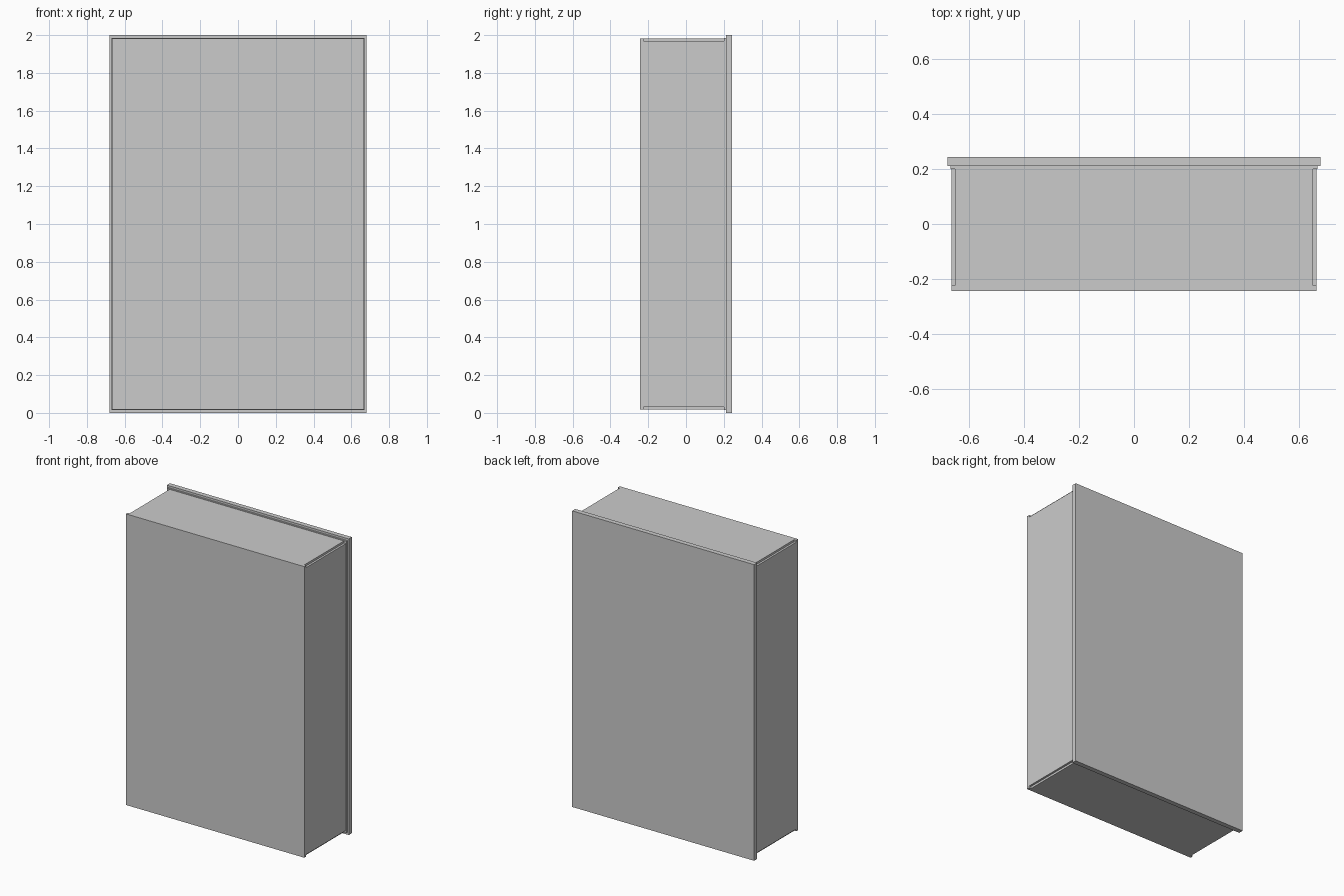
import bpy
import bmesh
from mathutils import Vector

if "Cube" in bpy.data.objects:
    bpy.data.objects.remove(bpy.data.objects["Cube"])


def box(name, x0, x1, y0, y1, z0, z1):
    bm = bmesh.new()
    bmesh.ops.create_cube(bm, size=1)
    size = Vector((x1 - x0, y1 - y0, z1 - z0))
    centre = Vector((x0 + x1, y0 + y1, z0 + z1)) / 2
    for v in bm.verts:
        v.co = Vector(a * b for a, b in zip(v.co, size)) + centre
    mesh = bpy.data.meshes.new(name)
    bm.to_mesh(mesh)
    bm.free()
    obj = bpy.data.objects.new(name, mesh)
    bpy.context.collection.objects.link(obj)
    return obj


W, IN_W = 0.666, 0.652            # outer and inner half widths
Z0, Z1, T = 0.017, 1.983, 0.014   # cabinet height range, panel thickness
FRONT, BACK = -0.244, 0.244
PLATE = 0.211                     # front face of the back plate

# Overhanging back plate and full-width front panel
box("back_plate", -0.68, 0.68, PLATE, BACK, 0, 2)
box("front_panel", -W, W, FRONT, FRONT + 0.02, Z0, Z1)

# Inner body, visible only in the notched edges
box("inner_body", -IN_W, IN_W, FRONT + 0.02, PLATE, Z0 + T, Z1 - T)

# Raised side, top and bottom panels leave a notch along each long edge
for name, s in (("left", -1), ("right", 1)):
    a, b = sorted((s * IN_W, s * W))
    box(name + "_panel", a, b, FRONT + 0.02, 0.2, Z0 + T, Z1 - T)
box("bottom_panel", -IN_W, IN_W, FRONT + 0.02, 0.2, Z0, Z0 + T)
box("top_panel", -IN_W, IN_W, FRONT + 0.02, 0.2, Z1 - T, Z1)

# Thin flange against the back plate
box("rear_flange", -W - 0.003, W + 0.003, 0.2, PLATE, Z0 - 0.003, Z1 + 0.003)
